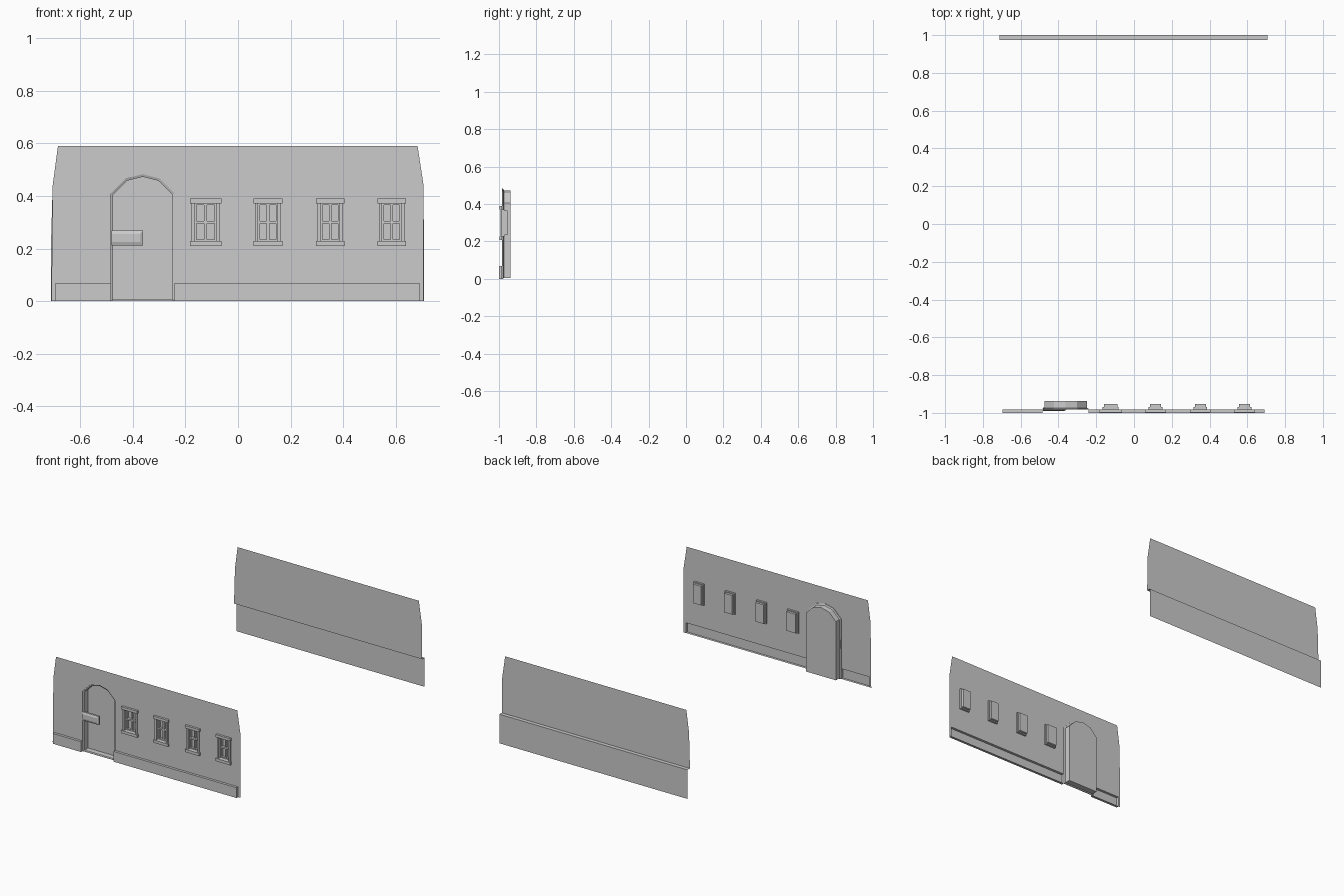
import bpy, bmesh
from math import radians

if "Cube" in bpy.data.objects:
    bpy.data.objects.remove(bpy.data.objects["Cube"])

WALL_Y = -0.983
scene = bpy.context.scene.collection


def add_mesh(name, bm):
    mesh = bpy.data.meshes.new(name)
    bm.normal_update()
    bm.to_mesh(mesh)
    bm.free()
    obj = bpy.data.objects.new(name, mesh)
    scene.objects.link(obj)
    return obj


def rect(x0, x1, z0, z1):
    return [(x0, z0), (x1, z0), (x1, z1), (x0, z1)]


def shell(name, loops):
    """Bridge (outline, y) loops and cap the last one; the first stays open."""
    bm = bmesh.new()
    rings = [[bm.verts.new((x, y, z)) for x, z in pts] for pts, y in loops]
    for a, b in zip(rings, rings[1:]):
        n = len(a)
        for i in range(n):
            j = (i + 1) % n
            bm.faces.new((a[i], a[j], b[j], b[i]))
    bm.faces.new(rings[-1])
    # loops run anticlockwise seen from the front, so normals face the front side
    return add_mesh(name, bm)


def raised(name, x0, x1, z0, z1, y, base=WALL_Y):
    return shell(name, [(rect(x0, x1, z0, z1), base), (rect(x0, x1, z0, z1), y)])


def flat_panel(name, outlines, y):
    """Filled flat sheet; inner outlines become openings."""
    cu = bpy.data.curves.new(name, 'CURVE')
    cu.dimensions = '2D'
    cu.fill_mode = 'BOTH'
    for pts in outlines:
        sp = cu.splines.new('POLY')
        sp.points.add(len(pts) - 1)
        for p, (x, z) in zip(sp.points, pts):
            p.co = (x, z, 0, 1)
        sp.use_cyclic_u = True
    tmp = bpy.data.objects.new(name + "_outline", cu)
    scene.objects.link(tmp)
    bpy.context.view_layer.update()
    dg = bpy.context.evaluated_depsgraph_get()
    mesh = bpy.data.meshes.new_from_object(tmp.evaluated_get(dg))
    bpy.data.objects.remove(tmp)
    obj = bpy.data.objects.new(name, mesh)
    obj.rotation_euler = (radians(90), 0, 0)
    obj.location.y = y
    scene.objects.link(obj)


# Door outlines
arch_out = [(-0.241, 0.41), (-0.298, 0.467), (-0.362, 0.483), (-0.427, 0.467), (-0.484, 0.41)]
arch_in = [(-0.250, 0.406), (-0.302, 0.458), (-0.362, 0.473), (-0.423, 0.458), (-0.475, 0.406)]
door_out = [(-0.484, 0), (-0.241, 0)] + arch_out
door_in = [(-0.475, 0.006), (-0.250, 0.006)] + arch_in

# Front wall, notched for door and skirting, with window openings
windows = [(-0.1235, 0.060), (0.114, 0.055), (0.351, 0.054), (0.585, 0.055)]
Z0, Z1 = 0.228, 0.372
top = [(0.706, 0), (0.706, 0.44), (0.683, 0.59), (-0.685, 0.59), (-0.705, 0.44), (-0.71, 0.0)]
outline = (top + [(-0.695, 0), (-0.695, 0.07), (-0.484, 0.07)] + arch_out[::-1]
           + [(-0.241, 0.07), (0.69, 0.07), (0.69, 0)])
holes = [rect(c - w + 0.018, c + w - 0.018, Z0, Z1) for c, w in windows]
flat_panel("front_wall", [outline] + holes, WALL_Y)

# Skirting boards
raised("skirting_left", -0.695, -0.484, 0, 0.07, -1.0)
raised("skirting_right", -0.241, 0.69, 0, 0.07, -1.0)

# Arched door with bevelled surround and recess
shell("door", [(door_out, WALL_Y), (door_out, -0.978), (door_in, -0.974), (door_in, -0.937)])

# Latch plate
shell("door_latch", [(rect(-0.482, -0.361, 0.211, 0.269), -0.972),
                     (rect(-0.482, -0.361, 0.211, 0.269), -0.985),
                     (rect(-0.482, -0.372, 0.225, 0.256), -0.990)])

# Windows
for i, (c, w) in enumerate(windows, 1):
    n = f"window_{i}_"
    h = w - 0.018
    raised(n + "lintel", c - w, c + w, Z1, 0.39, -0.998)
    raised(n + "sill", c - w, c + w, 0.209, Z0, -0.998)
    shell(n + "recess", [(rect(c - h, c + h, Z0, Z1), WALL_Y),
                         (rect(c - h, c + h, Z0, Z1), -0.970),
                         (rect(c - h + .007, c + h - .007, Z0 + .007, Z1 - .007), -0.970),
                         (rect(c - h + .007, c + h - .007, Z0 + .007, Z1 - .007), -0.954)])
    for side, s in (("left", -1), ("right", 1)):
        a, b = sorted((c + s * h, c + s * (w - 0.006)))
        raised(n + side + "_frame", a, b, Z0, Z1, -0.991)
    zm = (Z0 + Z1) / 2
    raised(n + "upright_bar", c - .005, c + .005, Z0 + .007, Z1 - .007, -0.970, -0.954)
    raised(n + "cross_bar", c - h + .007, c + h - .007, zm - .005, zm + .005, -0.971, -0.954)

# Back wall: lower panel, ledge and set-in upper panel
bm = bmesh.new()
L, R, ZL = -0.712, 0.708, 0.198
lower = [(L, 1, 0), (R, 1, 0), (R, 1, ZL), (L, 1, ZL)]
ledge = [(L, 1, ZL), (R, 1, ZL), (R, 0.974, ZL), (L, 0.974, ZL)]
upper = [(L, 0.974, ZL), (R, 0.974, ZL), (0.705, 0.974, 0.44),
         (0.683, 0.974, 0.59), (-0.685, 0.974, 0.59), (-0.705, 0.974, 0.44)]
for pts in (lower, ledge, upper):
    bm.faces.new([bm.verts.new(p) for p in reversed(pts)])
bmesh.ops.remove_doubles(bm, verts=bm.verts, dist=1e-4)
add_mesh("back_wall", bm)
